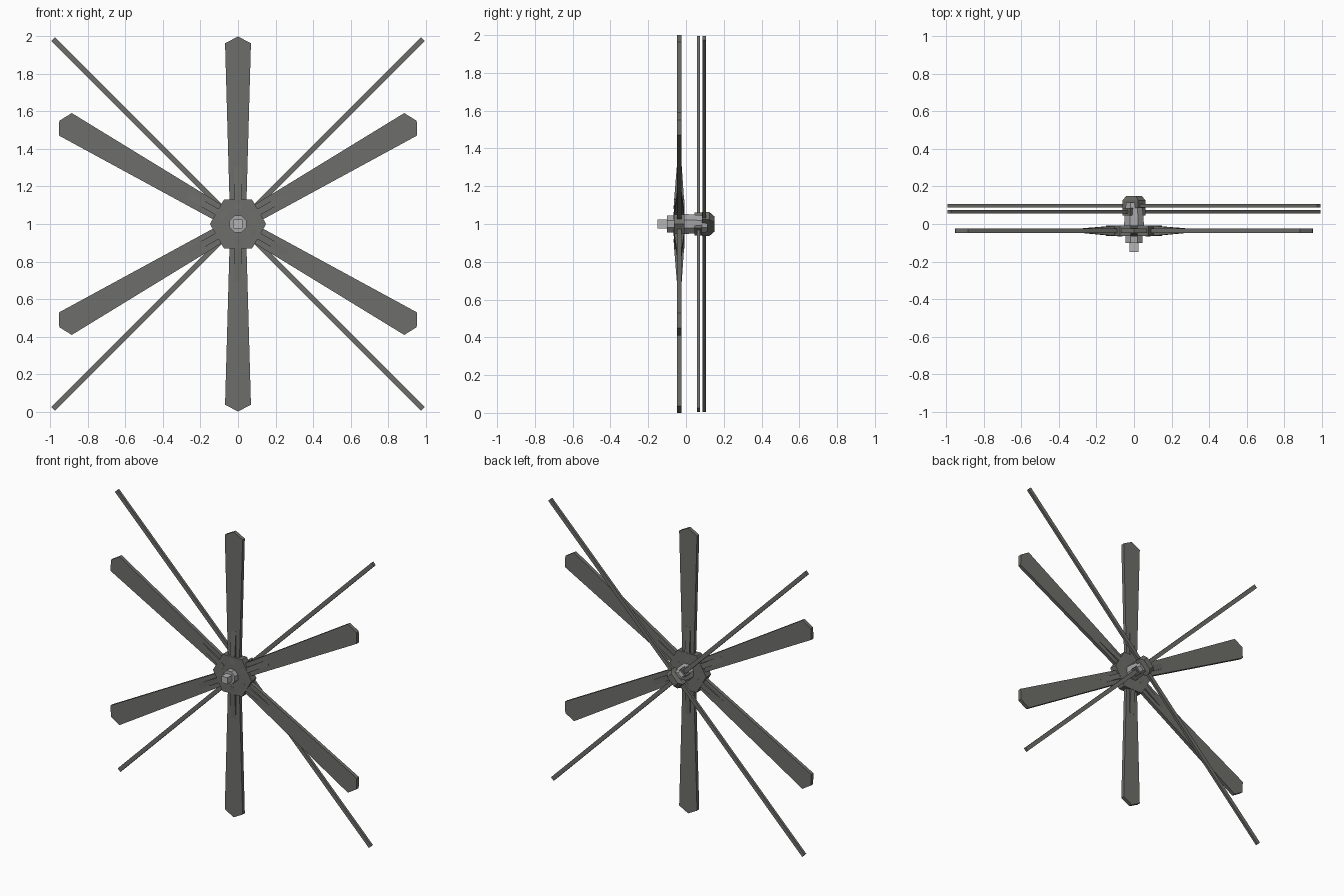
import bpy, bmesh, math
from mathutils import Matrix, Vector

if "Cube" in bpy.data.objects:
    bpy.data.objects.remove(bpy.data.objects["Cube"])


def make_mat(name, rgb):
    m = bpy.data.materials.new(name)
    m.diffuse_color = (*rgb, 1.0)
    m.use_nodes = True
    m.node_tree.nodes["Principled BSDF"].inputs["Base Color"].default_value = m.diffuse_color
    return m


DARK = make_mat("dark grey metal", (0.155, 0.155, 0.145))
GREY = make_mat("light grey metal", (0.38, 0.38, 0.39))
PALE = make_mat("pale grey metal", (0.46, 0.46, 0.46))
CENTRE = Vector((0, 0, 1))


def loft(name, rings, mat, angle=0.0):
    """Skin equal-length rings, cap both ends, turn around the axle (y)."""
    bm = bmesh.new()
    rot = Matrix.Rotation(-math.radians(angle), 3, 'Y')
    vs = [[bm.verts.new(rot @ Vector(p) + CENTRE) for p in r] for r in rings]
    n = len(rings[0])
    for a, b in zip(vs, vs[1:]):
        for i in range(n):
            j = (i + 1) % n
            bm.faces.new((a[i], a[j], b[j], b[i]))
    bm.faces.new(vs[0])
    bm.faces.new(vs[-1])
    bmesh.ops.recalc_face_normals(bm, faces=bm.faces)
    me = bpy.data.meshes.new(name)
    bm.to_mesh(me)
    bm.free()
    me.materials.append(mat)
    ob = bpy.data.objects.new(name, me)
    bpy.context.collection.objects.link(ob)
    return ob


def poly(n, r, y, turn=0.0):
    """Regular polygon ring around the axle."""
    return [(r * math.cos(math.tau * i / n + turn), y,
             r * math.sin(math.tau * i / n + turn)) for i in range(n)]


def rect(a, b, y):
    return [(-a, y, -b), (a, y, -b), (a, y, b), (-a, y, b)]


# Six flat blades with pointed tips, each with a tapered bracket
for k in range(6):
    ang = 30 + 60 * k
    tip = 1.0 if ang in (90, 270) else 1.10
    outline = [(0.08, -0.044), (tip - 0.037, -0.069), (tip, 0),
               (tip - 0.037, 0.069), (0.08, 0.044)]
    loft(f"blade_{k + 1}",
         [[(u, y, v) for u, v in outline] for y in (-0.048, -0.023)], DARK, ang)
    wedge = [(0.08, -0.066), (0.14, -0.062), (0.305, -0.0485),
             (0.305, -0.0225), (0.14, -0.011), (0.08, -0.008)]
    loft(f"blade_bracket_{k + 1}",
         [[(u, y, v) for u, y in wedge] for v in (-0.018, 0.018)], DARK, ang)

# Hexagonal hub plate
loft("hub_plate", [poly(6, 0.15, -0.064), poly(6, 0.15, -0.009)], DARK)

# Front collar and square shaft end
loft("front_collar", [poly(8, 0.048, y, math.pi / 8) for y in (-0.10, -0.06)], GREY)
loft("shaft_end", [rect(0.023, 0.023, y) for y in (-0.15, -0.095)], PALE)

# Axle housing behind the hub
loft("axle_housing", [poly(8, r, y, math.pi / 8) for r, y in
                      ((0.058, -0.015), (0.055, 0.03), (0.046, 0.115))], GREY)

# Two crossed rods, each held by a clamp
for name, ang, y0, y1 in (("front", 135, 0.057, 0.075), ("rear", 45, 0.088, 0.106)):
    loft(f"{name}_rod", [[(u, y, v) for y, v in
                          ((y0, -0.014), (y1, -0.014), (y1, 0.014), (y0, 0.014))]
                         for u in (-1.393, 1.393)], DARK, ang)
loft("front_rod_clamp", [rect(0.058, 0.028, 0.045), rect(0.058, 0.028, 0.085)], DARK, 135)
loft("rear_rod_clamp", [rect(0.060, 0.028, 0.085), rect(0.060, 0.028, 0.125),
                        rect(0.036, 0.022, 0.15)], DARK, 45)
